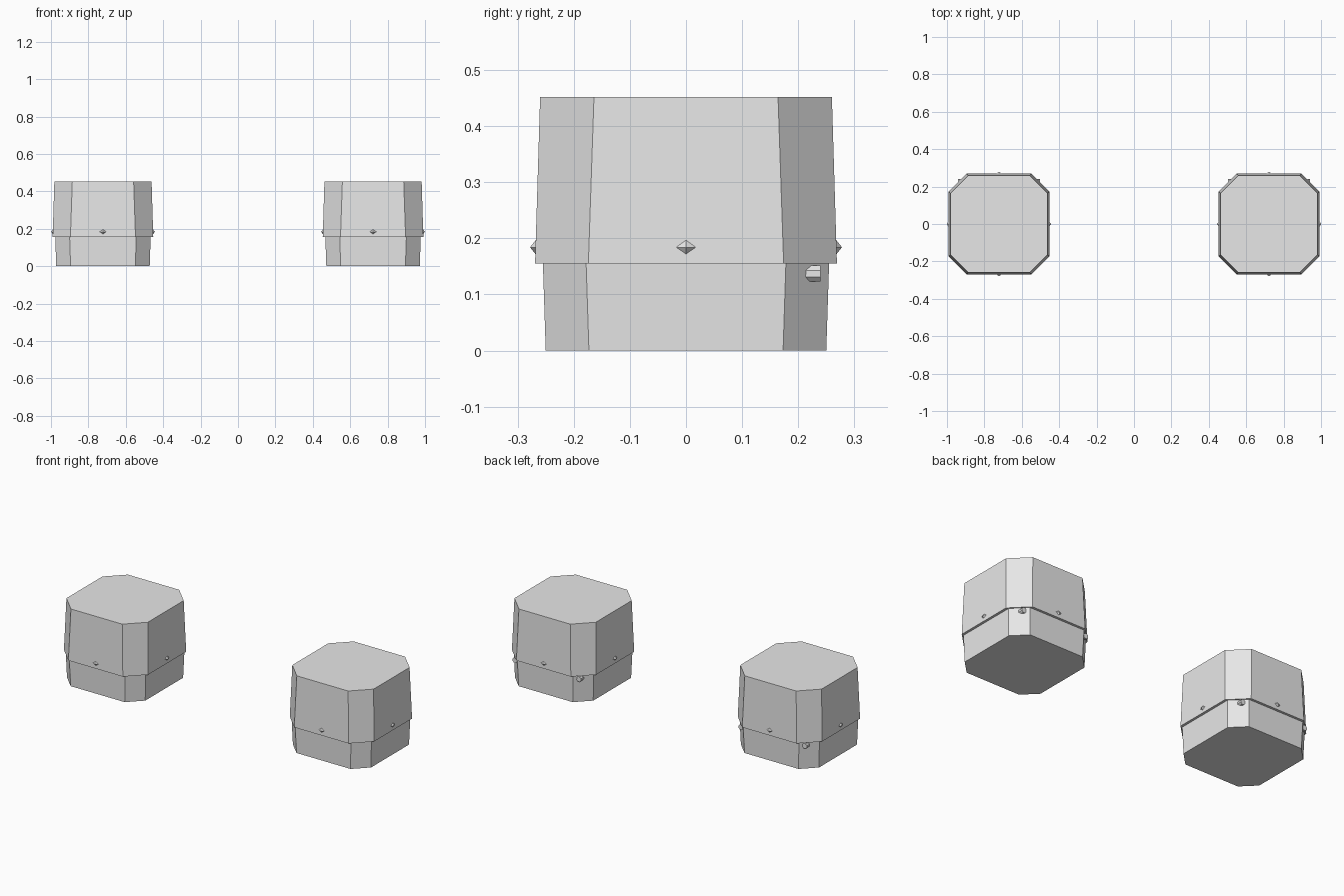
import bpy
import bmesh
from math import pi
from mathutils import Matrix, Vector

cube = bpy.data.objects.get("Cube")
if cube:
    bpy.data.objects.remove(cube, do_unlink=True)

GREY = (0.8, 0.8, 0.8, 1.0)
mat = bpy.data.materials.new("light grey")
mat.use_nodes = True
mat.diffuse_color = GREY
mat.node_tree.nodes["Principled BSDF"].inputs["Base Color"].default_value = GREY


def finish(name, bm, location):
    bmesh.ops.recalc_face_normals(bm, faces=bm.faces)
    mesh = bpy.data.meshes.new(name)
    bm.to_mesh(mesh)
    bm.free()
    mesh.materials.append(mat)
    obj = bpy.data.objects.new(name, mesh)
    obj.location = location
    bpy.context.collection.objects.link(obj)


def ring(bm, z, half, flat):
    """Square outline with cut corners."""
    pts = [(half, -flat), (half, flat), (flat, half), (-flat, half),
           (-half, flat), (-half, -flat), (-flat, -half), (flat, -half)]
    return [bm.verts.new((x, y, z)) for x, y in pts]


def block(name, lower, upper, location):
    bm = bmesh.new()
    a, b = ring(bm, *lower), ring(bm, *upper)
    bm.faces.new(a)
    bm.faces.new(b)
    for i in range(8):
        j = (i + 1) % 8
        bm.faces.new((a[i], a[j], b[j], b[i]))
    finish(name, bm, location)


def studs(name, location):
    """Four-sided points in the middle of each wall."""
    bm = bmesh.new()
    for k in range(4):
        turn = Matrix.Rotation(k * pi / 2, 4, "Z")
        base = [(0.262, 0.028, 0.184), (0.262, 0, 0.204),
                (0.262, -0.028, 0.184), (0.262, 0, 0.164)]
        verts = [bm.verts.new(turn @ Vector(p)) for p in base]
        tip = bm.verts.new(turn @ Vector((0.278, 0, 0.184)))
        bm.faces.new(verts)
        for i in range(4):
            bm.faces.new((verts[i], verts[(i + 1) % 4], tip))
    finish(name, bm, location)


def pegs(name, location):
    """Short eight-sided pegs on the two back corners, pointing backwards."""
    bm = bmesh.new()
    for side in (-1, 1):
        place = (Matrix.Translation((side * 0.204, 0.21, 0.137))
                 @ Matrix.Rotation(pi / 2, 4, "X")
                 @ Matrix.Rotation(pi / 8, 4, "Z"))
        bmesh.ops.create_cone(bm, cap_ends=True, segments=8, radius1=0.0155,
                              radius2=0.0155, depth=0.06, matrix=place)
    finish(name, bm, location)


for label, side in (("left", 1), ("right", -1)):
    spot = (side * 0.722, 0, 0)
    block(label + "_lower_body", (0, 0.25, 0.173), (0.155, 0.255, 0.178), spot)
    block(label + "_upper_shell", (0.155, 0.269, 0.174), (0.452, 0.26, 0.164), spot)
    studs(label + "_wall_studs", spot)
    pegs(label + "_corner_pegs", spot)
